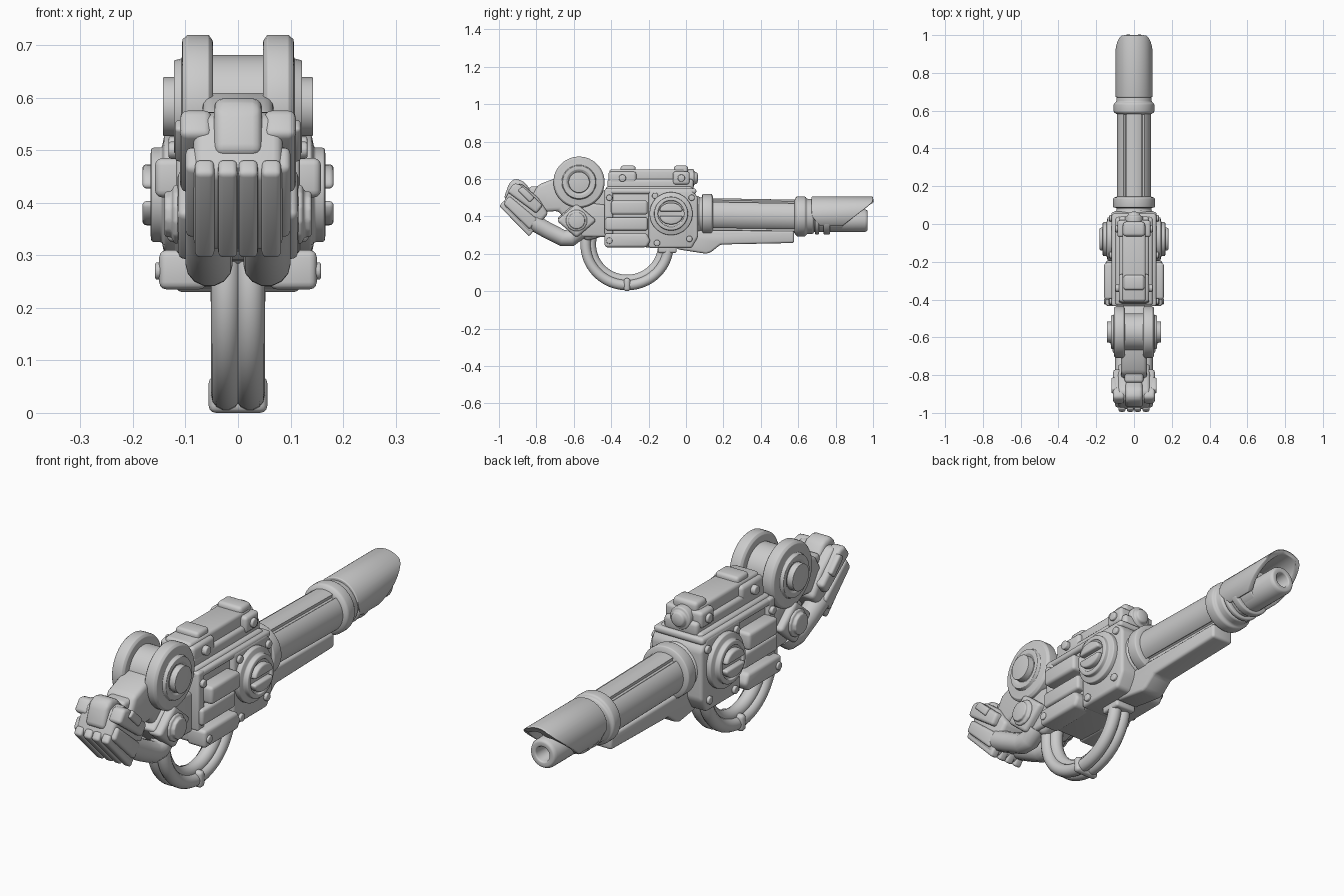
import bpy, bmesh, math
from mathutils import Vector

if "Cube" in bpy.data.objects:
    bpy.data.objects.remove(bpy.data.objects["Cube"])


def finish(name, bm, bevel=0.01, mirror=False):
    bmesh.ops.recalc_face_normals(bm, faces=bm.faces)
    if bevel:
        edges = [e for e in bm.edges if e.is_manifold and e.calc_face_angle(0) > 0.5]
        bmesh.ops.bevel(bm, geom=edges, offset=bevel, segments=3, profile=0.5,
                        affect='EDGES', clamp_overlap=True)
    for f in bm.faces:
        f.smooth = True
    me = bpy.data.meshes.new(name)
    bm.to_mesh(me)
    bm.free()
    me.set_sharp_from_angle(angle=math.radians(38))
    ob = bpy.data.objects.new(name, me)
    bpy.context.collection.objects.link(ob)
    if mirror:
        ob.modifiers.new("Mirror", 'MIRROR').use_mirror_merge = False
    return ob


def rings_to_bm(rings):
    """Bridge closed loops of points and cap both ends."""
    bm = bmesh.new()
    vs = [[bm.verts.new(p) for p in r] for r in rings]
    n = len(rings[0])
    for a, b in zip(vs, vs[1:]):
        for i in range(n):
            j = (i + 1) % n
            bm.faces.new((a[i], a[j], b[j], b[i]))
    bm.faces.new(vs[0])
    bm.faces.new(vs[-1])
    return bm


def side(name, pts, x0, x1, bevel=0.01, mirror=False):
    """Side profile (y, z) extruded across x."""
    bm = rings_to_bm([[(x, y, z) for y, z in pts] for x in (x0, x1)])
    return finish(name, bm, bevel, mirror)


def box(name, x, y, z, bevel=0.01, mirror=False):
    pts = [(y[0], z[0]), (y[1], z[0]), (y[1], z[1]), (y[0], z[1])]
    return side(name, pts, x[0], x[1], bevel, mirror)


def lathe(name, axis, c, prof, seg=36, bevel=0.006, mirror=False):
    """Profile of (radius, position along axis); c is the other two coordinates."""
    rings = []
    for r, t in prof:
        ring = []
        for i in range(seg):
            a = 2 * math.pi * (i + 0.5) / seg
            u, v = c[0] + r * math.cos(a), c[1] + r * math.sin(a)
            ring.append((t, u, v) if axis == 'x' else (u, t, v))
        rings.append(ring)
    return finish(name, rings_to_bm(rings), bevel, mirror)


def tube(name, pts, r):
    cu = bpy.data.curves.new(name, 'CURVE')
    cu.dimensions = '3D'
    cu.bevel_depth, cu.bevel_resolution, cu.use_fill_caps = r, 5, True
    sp = cu.splines.new('POLY')
    sp.points.add(len(pts) - 1)
    for p, q in zip(sp.points, pts):
        p.co = (*q, 1)
    sp.use_smooth = True
    ob = bpy.data.objects.new(name, cu)
    bpy.context.collection.objects.link(ob)
    return ob


# Receiver: core, front block, upper ledge
side("receiver_core", [(-.43, .24), (.02, .23), (.05, .3), (.05, .53), (.03, .56), (-.43, .56)],
     -.1, .1, .015)
side("receiver_front_block", [(-.2, .23), (.03, .23), (.065, .29), (.065, .5), (.03, .545),
                              (-.2, .545)], -.12, .12, .014)
box("receiver_ledge", (-.118, .118), (-.435, .055), (.52, .55), .012)
box("receiver_rear_plate", (-.118, .118), (-.435, -.39), (.3, .55), .01)
box("receiver_spine", (-.08, .08), (-.42, .04), (.54, .6), .015)

# Raised side bars
box("side_bar_upper", (.08, .158), (-.4, -.205), (.41, .485), .014, True)
box("side_bar_middle", (.08, .135), (-.43, -.205), (.325, .395), .012, True)
side("side_bar_lower", [(-.435, .235), (-.21, .235), (-.19, .27), (-.21, .31), (-.435, .31)],
     .06, .15, .014, True)

# Bolts on the side faces
for i, (y, z) in enumerate([(-.155, .258), (.018, .28), (.03, .5), (-.165, .51), (-.41, .5),
                            (-.41, .27)]):
    x = .158 if i == 5 else .132
    lathe(f"side_bolt_{i}", 'x', (y, z), [(.017, .09), (.017, x)], 12, .005, True)

# Large round side dial with a slotted screw
dial = (-.08, .415)
lathe("dial_disc", 'x', dial, [(.115, .1), (.115, .14), (.09, .145), (.09, .165), (.07, .167),
                               (.07, .158), (.01, .158)], 40, .006, True)
for s in (1, -1):
    pts = [(dial[0] + .062 * math.cos(a), dial[1] + s * (.012 + .046 * math.sin(a)))
           for a in [math.pi * k / 12 for k in range(13)]]
    side("dial_half_upper" if s > 0 else "dial_half_lower", pts, .14, .182, .008, True)

# Top rail with blocks and round front cap
box("top_rail", (-.062, .062), (-.41, .0), (.58, .652), .014)
box("top_rear_block", (-.08, .08), (-.415, -.265), (.57, .64), .016)
box("top_rear_cap", (-.055, .055), (-.35, -.27), (.62, .672), .014)
box("top_front_block", (-.088, .088), (-.07, .02), (.57, .64), .014)
box("top_front_cap", (-.058, .058), (-.065, .012), (.62, .672), .016)
lathe("top_front_lens", 'y', (0, .605), [(.048, -.02), (.048, .042), (.034, .044), (.03, .06),
                                         (.01, .065)], 28, .006)
for i, y in enumerate((-.34, -.025)):
    lathe(f"top_bolt_{i}", 'x', (y, .605), [(.02, .05), (.02, .1)], 12, .006, True)

# Barrel with long grooves
BZ = .41
ring = []
for i in range(120):
    d = i * 3
    g = min(abs(d - k) for k in (57, 123, 237, 303))
    r = .089 if g > 5 else .075
    a = math.radians(d)
    ring.append((r * math.cos(a), r * math.sin(a)))
finish("grooved_barrel", rings_to_bm([[(x, y, BZ - .01 * (y > .3) + z) for x, z in ring]
                                      for y in (.03, .62)]), 0)
lathe("barrel_root_ring", 'y', (0, BZ), [(.1, .04), (.1, .068), (.092, .072), (.092, .085),
      (.111, .088), (.111, .138), (.09, .145)], 40, .007)
lathe("barrel_front_ring", 'y', (0, BZ - .01), [(.09, .58), (.108, .592), (.108, .638), (.094, .645),
      (.094, .68), (.08, .685)], 40, .007)

# Muzzle: inner tube, bands and slanted hood
lathe("muzzle_tube", 'y', (0, .378), [(.062, .6), (.062, .955), (.055, .97), (.032, .97),
                                      (.026, .86)], 32, .006)
lathe("muzzle_core", 'y', (0, .395), [(.075, .62), (.075, .84)], 32, .008)
for i, (y0, y1) in enumerate([(.69, .712), (.735, .77)]):
    lathe(f"muzzle_band_{i}", 'y', (0, .398), [(.095, y0), (.095, y1)], 32, .007)
angles = [math.radians(-38 + 256 * k / 24) for k in range(25)]
arch = [(.099 * math.cos(a), .407 + .099 * math.sin(a)) for a in angles]
arch += [(.076 * math.cos(a), .407 + .076 * math.sin(a)) for a in reversed(angles)]
finish("muzzle_hood", rings_to_bm([
    [(x, .67 + max(0, .4 - z) * .9, z) for x, z in arch],
    [(x, 1 - 1.3 * max(0, .475 - z), z) for x, z in arch]]), .005)

# Under-barrel rail
side("under_rail", [(-.05, .225), (.11, .2), (.135, .21), (.185, .25), (.578, .258), (.578, .322),
                    (.08, .325), (-.05, .3)], -.052, .052, .012)
box("under_rail_neck", (-.03, .03), (.1, .55), (.3, .36), .008)

# Hand loop: twin outer tubes and a thin inner tube
def loop(x, a):
    return [(x, -.315 + a * math.cos(t), .25 + a * .98 * math.sin(t))
            for t in [math.radians(165 + 205 * k / 40) for k in range(41)]]
for n, x in (("left", -.023), ("right", .023)):
    tube(f"hand_loop_{n}", loop(x, .222), .028)
tube("hand_loop_inner", loop(0, .195), .03)
box("hand_loop_clamp", (-.056, .056), (-.332, -.298), (0, .07), .014)
box("hand_loop_front_mount", (-.05, .05), (-.15, -.05), (.205, .26), .01)

# Rear arm and lower joint body
side("rear_arm", [(-.83, .5), (-.79, .57), (-.71, .6), (-.6, .62), (-.42, .53), (-.42, .3), (-.53, .27),
                  (-.62, .33), (-.68, .43), (-.8, .42)], -.068, .068, .02)
side("joint_link", [(-.69, .39), (-.59, .29), (-.42, .29), (-.42, .46), (-.58, .48)],
     -.085, .085, .014)

# Big rear wheel
wheel = (-.572, .583)
lathe("wheel_drum", 'x', wheel, [(.098, -.09), (.098, .09)], 40, 0)
lathe("wheel_disc", 'x', wheel, [(.126, .048), (.137, .056), (.137, .096), (.128, .106), (.092, .107),
      (.088, .122), (.068, .122), (.06, .116), (.056, .116), (.056, .143)], 40, .006, True)

# Diamond joint with round hub
cy, cz, d = -.585, .378, .107
side("diamond_joint", [(cy - d, cz), (cy, cz - .092), (cy + d, cz), (cy, cz + .092)],
     .05, .115, .016, True)
lathe("diamond_hub", 'x', (cy, cz), [(.058, .1), (.058, .123), (.045, .125), (.045, .14)],
      12, .006, True)

# Lower twin pistons
for n, x in (("left", -.055), ("right", .055)):
    tube(f"piston_{n}", [(x, -.82, .37), (x, -.74, .325), (x, -.66, .285), (x, -.615, .283),
                         (x, -.57, .32)], .045)

# Rear butt: core, ribs, side plates and knob
side("butt_core", [(-.985, .455), (-.93, .565), (-.88, .575), (-.79, .5), (-.735, .415),
                   (-.835, .305)], -.085, .085, .018)
for i, x in enumerate((.018, .062)):
    side(f"butt_rib_{i}", [(-.998, .455), (-.975, .485), (-.81, .33), (-.838, .292)],
         x - .017, x + .02, .01, True)
side("butt_side_upper", [(-.955, .53), (-.92, .578), (-.885, .57), (-.765, .46), (-.8, .415)],
     .05, .11, .014, True)
side("butt_side_lower", [(-.975, .465), (-.945, .51), (-.795, .385), (-.835, .33)],
     .05, .1, .012, True)
side("butt_side_tab", [(-.9, .54), (-.872, .56), (-.81, .5), (-.835, .475)], .09, .12, .008, True)
side("butt_knob", [(-.975, .495), (-.945, .58), (-.915, .602), (-.87, .59), (-.82, .53), (-.9, .46)],
     -.046, .046, .022)
box("butt_neck", (-.05, .05), (-.84, -.72), (.45, .56), .015)
